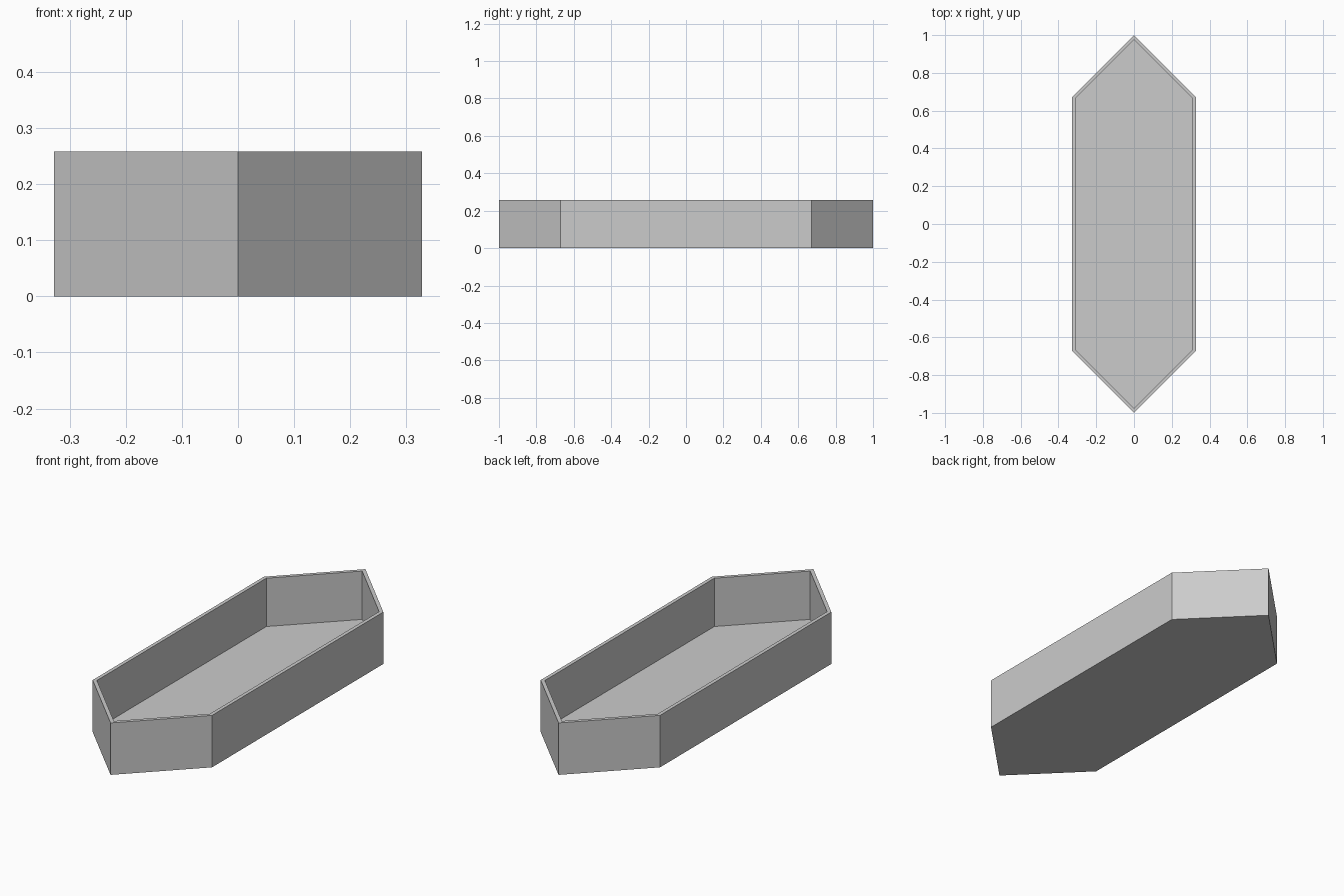
import bpy
import bmesh

cube = bpy.data.objects.get("Cube")
if cube:
    bpy.data.objects.remove(cube, do_unlink=True)

HALF_WIDTH, HALF_LENGTH, HEIGHT = 0.328, 1.0, 0.258
SHOULDER = HALF_LENGTH - HALF_WIDTH  # the pointed ends slope at 45 degrees
WALL = 0.018

# Plain grey material
grey = bpy.data.materials.new("plain_grey")
grey.use_nodes = True
colour = (0.6, 0.6, 0.6, 1)
grey.diffuse_color = colour
grey.node_tree.nodes["Principled BSDF"].inputs["Base Color"].default_value = colour

# Elongated hexagonal footprint, counter-clockwise
outline = [(0, -HALF_LENGTH), (HALF_WIDTH, -SHOULDER), (HALF_WIDTH, SHOULDER),
           (0, HALF_LENGTH), (-HALF_WIDTH, SHOULDER), (-HALF_WIDTH, -SHOULDER)]

bm = bmesh.new()
lower = [bm.verts.new((x, y, 0)) for x, y in outline]
upper = [bm.verts.new((x, y, HEIGHT)) for x, y in outline]

# Base, outer walls and a temporary lid
bm.faces.new(lower[::-1])
for i in range(len(outline)):
    j = (i + 1) % len(outline)
    bm.faces.new((lower[i], lower[j], upper[j], upper[i]))
lid = bm.faces.new(upper)
bm.normal_update()

# Inset the lid to leave the rim, then sink it to form the inner walls and floor
bmesh.ops.inset_region(bm, faces=[lid], thickness=WALL, use_even_offset=True)
sunk = bmesh.ops.extrude_discrete_faces(bm, faces=[lid])["faces"][0]
bmesh.ops.translate(bm, verts=sunk.verts, vec=(0, 0, WALL - HEIGHT))
bmesh.ops.remove_doubles(bm, verts=bm.verts, dist=0.0001)
bmesh.ops.recalc_face_normals(bm, faces=bm.faces)

mesh = bpy.data.meshes.new("hexagonal_tray")
bm.to_mesh(mesh)
bm.free()
mesh.materials.append(grey)
tray = bpy.data.objects.new("hexagonal_tray", mesh)
bpy.context.collection.objects.link(tray)
